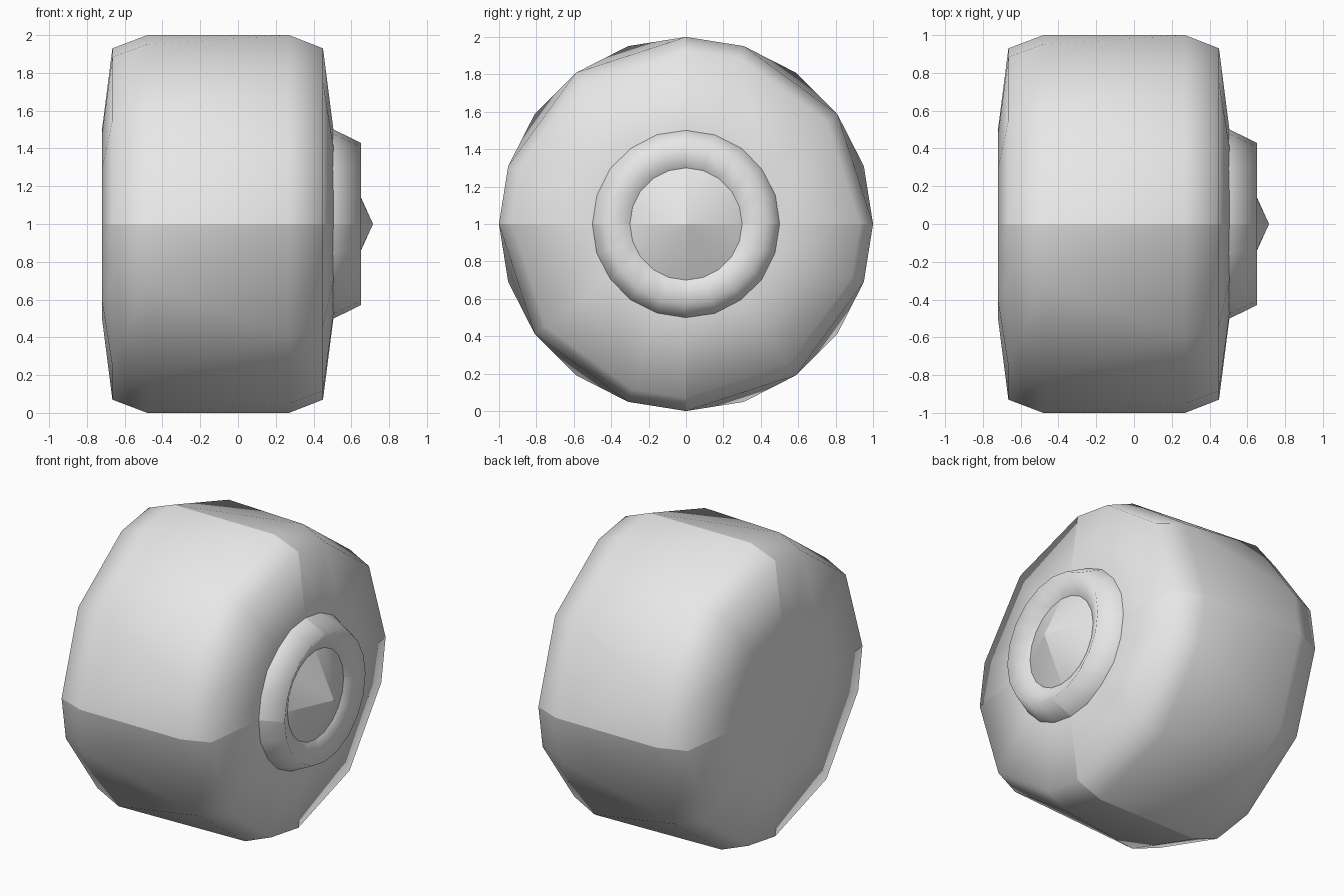
import bpy
import bmesh
from math import sin, cos, radians

cube = bpy.data.objects.get("Cube")
if cube:
    bpy.data.objects.remove(cube)

grey = bpy.data.materials.new("plain_grey")
grey.use_nodes = True
grey.diffuse_color = (0.8, 0.8, 0.8, 1)
grey.node_tree.nodes["Principled BSDF"].inputs["Base Color"].default_value = (0.8, 0.8, 0.8, 1)

FULL = [18 * i for i in range(20)]
LEFT = [q + a for q in range(0, 360, 90) for a in (0, 36, 72)]
RIGHT = [q + a for q in range(0, 360, 90) for a in (0, 18, 54)]


def lathe(name, rings, sharp_radii=()):
    """Turn (x, radius, angles) rings about the X axis; radius 0 is a tip."""
    bm = bmesh.new()
    loops = []
    for x, r, angles in rings:
        if r == 0:
            loops.append([bm.verts.new((x, 0, 1))])
        else:
            loops.append([bm.verts.new((x, -r * cos(radians(a)), 1 + r * sin(radians(a))))
                          for a in angles])
    for k, (a, b) in enumerate(zip(loops, loops[1:])):
        n = max(len(a), len(b))
        twisted = rings[k][2] != rings[k + 1][2]
        for i in range(n):
            j = (i + 1) % n
            if len(a) == 1:
                bm.faces.new((a[0], b[j], b[i]))
            elif len(b) == 1:
                bm.faces.new((a[i], a[j], b[0]))
            elif twisted:
                bm.faces.new((a[i], b[j], b[i]))
                bm.faces.new((a[i], a[j], b[j]))
            else:
                bm.faces.new((a[i], a[j], b[j], b[i]))
    bmesh.ops.recalc_face_normals(bm, faces=bm.faces)
    for f in bm.faces:
        f.smooth = True
    # Break the shading at the four quarter seams and the chosen rims
    for e in bm.edges:
        p, q = (v.co for v in e.verts)
        seam = any(abs(p[i] - c) < 1e-4 and abs(q[i] - c) < 1e-4 for i, c in ((1, 0), (2, 1)))
        rim = any(all(abs(((v.co.y) ** 2 + (v.co.z - 1) ** 2) ** 0.5 - r) < 1e-4
                      for v in e.verts) for r in sharp_radii)
        e.smooth = not (seam or rim)
    mesh = bpy.data.meshes.new(name)
    bm.to_mesh(mesh)
    bm.free()
    mesh.materials.append(grey)
    obj = bpy.data.objects.new(name, mesh)
    bpy.context.collection.objects.link(obj)
    return obj


# Wheel body: rounded drum with slightly domed sides
lathe("wheel_body", [
    (-0.72, 0, LEFT), (-0.72, 0.5, LEFT), (-0.665, 0.93, LEFT), (-0.48, 1, LEFT),
    (0.27, 1, RIGHT), (0.45, 0.93, RIGHT), (0.505, 0.5, RIGHT), (0.505, 0, RIGHT)])

# Raised ring on the outer side
lathe("hub_ring", [(0.5, 0.503, FULL), (0.65, 0.43, FULL), (0.578, 0.3, FULL)])

# Shallow cone inside the ring
lathe("hub_cap", [(0.578, 0.3, FULL), (0.715, 0, FULL)])
